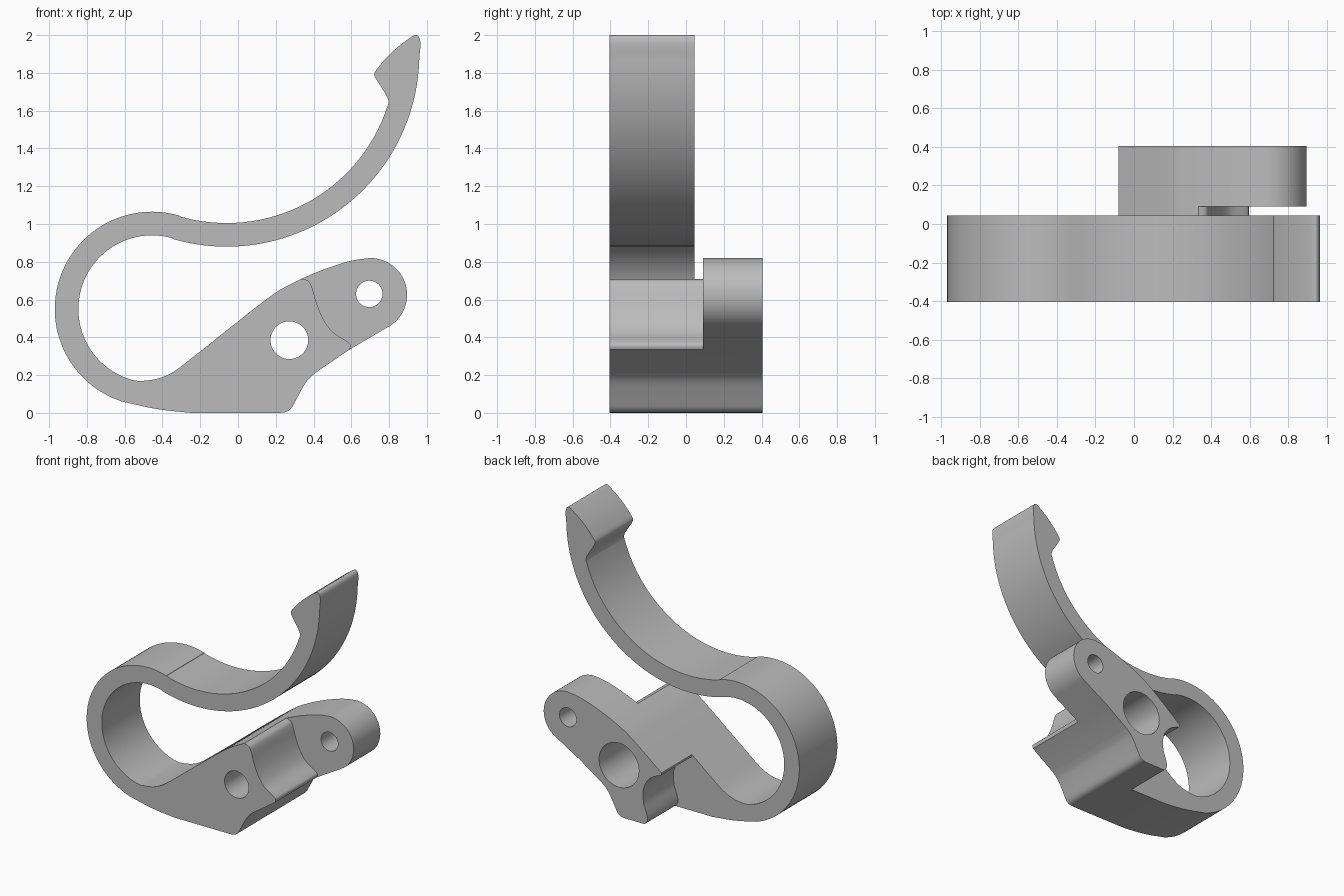
import bpy, bmesh, math

cube = bpy.data.objects.get("Cube")
if cube:
    bpy.data.objects.remove(cube, do_unlink=True)

grey = bpy.data.materials.new("plain_grey")
grey.use_nodes = True
grey.diffuse_color = (0.5, 0.5, 0.5, 1)
grey.node_tree.nodes["Principled BSDF"].inputs["Base Color"].default_value = (0.5, 0.5, 0.5, 1)


def arc(cx, cz, r, a0, a1, n=32):
    angles = [math.radians(a0 + (a1 - a0) * i / n) for i in range(n + 1)]
    return [(cx + r * math.cos(a), cz + r * math.sin(a)) for a in angles]


def spline(pts, n=4):
    """Smooth path through the points, ends included."""
    p = [pts[0]] + pts + [pts[-1]]
    out = []
    for i in range(1, len(p) - 2):
        for k in range(n):
            t = k / n
            out.append(tuple(0.5 * (2 * b + (c - a) * t + (2 * a - 5 * b + 4 * c - d) * t * t
                                    + (3 * b - a - 3 * c + d) * t ** 3)
                             for a, b, c, d in zip(p[i - 1], p[i], p[i + 1], p[i + 2])))
    return out + [pts[-1]]


def prism(name, outline, y0, y1):
    """Extrude an x-z outline from y0 to y1."""
    clean = []
    for p in outline:
        if not clean or math.dist(p, clean[-1]) > 1e-5:
            clean.append(p)
    if math.dist(clean[0], clean[-1]) < 1e-5:
        clean.pop()
    bm = bmesh.new()
    face = bm.faces.new([bm.verts.new((x, y0, z)) for x, z in clean])
    ext = bmesh.ops.extrude_face_region(bm, geom=[face])
    for v in ext["geom"]:
        if isinstance(v, bmesh.types.BMVert):
            v.co.y = y1
    bmesh.ops.recalc_face_normals(bm, faces=bm.faces)
    mesh = bpy.data.meshes.new(name)
    bm.to_mesh(mesh)
    bm.free()
    mesh.materials.append(grey)
    obj = bpy.data.objects.new(name, mesh)
    bpy.context.collection.objects.link(obj)
    return obj


def combine(target, other, operation):
    """Bake a boolean into the target and drop the helper."""
    mod = target.modifiers.new("join", "BOOLEAN")
    mod.operation, mod.object, mod.solver = operation, other, "EXACT"
    graph = bpy.context.evaluated_depsgraph_get()
    mesh = bpy.data.meshes.new_from_object(target.evaluated_get(graph))
    target.modifiers.clear()
    target.data = mesh
    bpy.data.objects.remove(other, do_unlink=True)


# Shared body edges
lip = (-0.08, 0.421)
top_edge = [lip, (0.07, 0.54)] + spline([(0.07, 0.54), (0.2, 0.637), (0.28, 0.682), (0.335, 0.71)])
step_edge = spline([(0.335, 0.71), (0.37, 0.7), (0.39, 0.67), (0.415, 0.585), (0.45, 0.5),
                    (0.5, 0.43), (0.57, 0.383), (0.595, 0.36), (0.59, 0.335)])
foot_edge = [(0.59, 0.335)] + spline([(0.41, 0.212), (0.37, 0.175), (0.34, 0.13)]) \
    + spline([(0.3, 0.055), (0.28, 0.022), (0.255, 0.005), (0.22, 0)])

# Spring arm: loop and hook arcs are tangent and share a constant thickness
loop = (-0.455, 0.55)
bend = (-0.06, 1.90)
outer = spline([(-0.25, 0), (-0.4, 0.016), (-0.5, 0.034)]) + arc(*loop, 0.515, 252, 73.7, 56)
upper = arc(*bend, 0.895, -106.3, -18.2)
tip = spline([upper[-1], (0.797, 1.65), (0.78, 1.69), (0.727, 1.775), (0.722, 1.8)]) \
    + spline([(0.735, 1.82), (0.79, 1.885), (0.85, 1.94), (0.92, 1.992), (0.945, 2.0),
              (0.96, 1.985), (0.966, 1.95), (0.96, 1.88)])
lower = arc(*bend, 1.02, -2, -106.3, 44)
inner = arc(*loop, 0.39, 73.7, 255, 48) + spline([(-0.52, 0.168), (-0.45, 0.176), (-0.39, 0.193),
                                                  (-0.33, 0.225), (-0.27, 0.27)])
front = outer + upper + tip + lower + inner + top_edge + step_edge + foot_edge
body = prism("spring_hook_bracket", front, -0.405, 0.045)

# Rear block with a concave notch beside the bore, and the raised lug
notch = spline([(0.06, 0), (0.035, 0.035), (0.045, 0.09), (0.068, 0.16), (0.072, 0.24),
                (0.05, 0.31), (0.0, 0.365), (-0.055, 0.392), (-0.08, 0.405), lip])
core = prism("rear_core", notch + top_edge + step_edge + foot_edge, 0.045, 0.09)
lug_edge = spline([(0.335, 0.71), (0.45, 0.758), (0.57, 0.798), (0.64, 0.813)]) \
    + arc(0.70, 0.625, 0.195, 90, -57, 40)
lug = prism("rear_lug", notch + top_edge + lug_edge + foot_edge, 0.09, 0.405)
combine(core, lug, "UNION")
combine(body, core, "UNION")

# Pin holes and the wide rear bore
for x, z, r, y0, y1 in ((0.695, 0.63, 0.07, -0.6, 0.6),
                        (0.272, 0.385, 0.1, -0.6, 0.6),
                        (0.272, 0.385, 0.165, -0.15, 0.6)):
    combine(body, prism("hole_cutter", arc(x, z, r, 0, 360, 48), y0, y1), "DIFFERENCE")

bpy.ops.object.select_all(action="DESELECT")
body.select_set(True)
bpy.context.view_layer.objects.active = body
bpy.ops.object.shade_smooth_by_angle(angle=math.radians(30))
